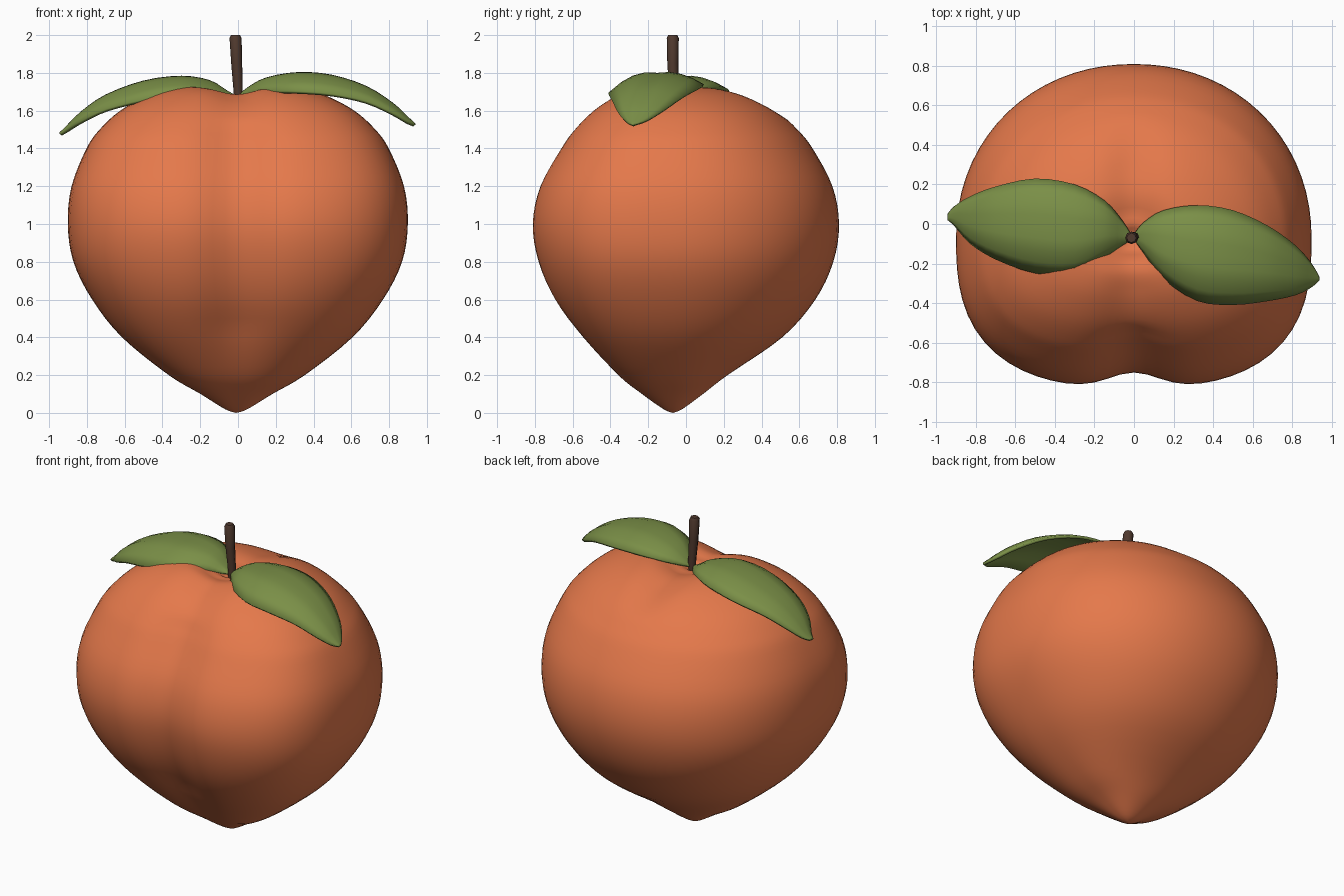
import bpy
import bmesh
import math
from mathutils import Vector

default_cube = bpy.data.objects.get("Cube")
if default_cube:
    bpy.data.objects.remove(default_cube, do_unlink=True)


def make_material(name, colour):
    mat = bpy.data.materials.new(name)
    mat.use_nodes = True
    mat.diffuse_color = (*colour, 1)
    mat.node_tree.nodes["Principled BSDF"].inputs["Base Color"].default_value = (*colour, 1)
    return mat


def refine(rows, steps):
    """Smoothly interpolate a list of station tuples (Catmull-Rom)."""
    last = len(rows) - 1
    result = []
    for i in range(last):
        a, b, c, d = (Vector(rows[max(0, min(last, i + k))]) for k in (-1, 0, 1, 2))
        for s in range(steps):
            t = s / steps
            result.append(b + (c - a) * (t / 2)
                          + (a * 2 - b * 5 + c * 4 - d) * (t * t / 2)
                          + (b * 3 - a - c * 3 + d) * (t ** 3 / 2))
    result.append(Vector(rows[-1]))
    return result


def loft(name, rings, material, closed=True, caps=False, angle=60):
    """Skin a list of point rings into a smooth mesh object."""
    bm = bmesh.new()
    grid = [[bm.verts.new(p) for p in ring] for ring in rings]
    count = len(grid[0])
    for low, high in zip(grid, grid[1:]):
        for j in range(count if closed else count - 1):
            k = (j + 1) % count
            bm.faces.new((low[j], low[k], high[k], high[j]))
    if caps:
        bm.faces.new(grid[0][::-1])
        bm.faces.new(grid[-1])
    bmesh.ops.remove_doubles(bm, verts=bm.verts, dist=0.0005)
    bmesh.ops.recalc_face_normals(bm, faces=bm.faces)
    mesh = bpy.data.meshes.new(name)
    bm.to_mesh(mesh)
    bm.free()
    mesh.materials.append(material)
    obj = bpy.data.objects.new(name, mesh)
    bpy.context.collection.objects.link(obj)
    bpy.ops.object.select_all(action="DESELECT")
    obj.select_set(True)
    bpy.context.view_layer.objects.active = obj
    bpy.ops.object.shade_smooth_by_angle(angle=math.radians(angle))
    return obj


orange = make_material("peach orange", (0.78, 0.19, 0.07))
green = make_material("leaf green", (0.195, 0.275, 0.063))
brown = make_material("stem brown", (0.08, 0.041, 0.027))

AXIS_Y = -0.07

# Fruit profile: height, then side, front and back radius about the stem axis
profile = [
    (0, 0, 0, 0), (0.02, 0.06, 0.05, 0.05), (0.1, 0.19, 0.17, 0.16),
    (0.2, 0.36, 0.31, 0.29), (0.4, 0.61, 0.5, 0.58), (0.6, 0.77, 0.645, 0.755),
    (0.8, 0.87, 0.73, 0.85), (1, 0.9, 0.76, 0.88), (1.2, 0.88, 0.72, 0.845),
    (1.4, 0.8, 0.61, 0.74), (1.5, 0.73, 0.54, 0.66), (1.6, 0.62, 0.44, 0.55),
    (1.68, 0.47, 0.32, 0.41), (1.72, 0.33, 0.22, 0.28), (1.725, 0.22, 0.15, 0.18),
    (1.7, 0.09, 0.07, 0.08), (1.66, 0.03, 0.03, 0.03), (1.65, 0, 0, 0),
]


def fruit_ring(row, segments=72):
    z, side, front, back = row
    ring = []
    for j in range(segments):
        a = math.tau * j / segments
        c, s = math.cos(a), math.sin(a)
        if side < 0.001:
            ring.append((-0.01, AXIS_Y, z))
            continue
        # Squarer cross-section on the lobed front, rounder at the back
        depth, power = (front, 2.7) if s < 0 else (back, 2.08)
        r = (abs(c / side) ** power + abs(s / depth) ** power) ** (-1 / power)
        x, y = r * c, r * s
        # Crease down the front, and a shallow groove across the top
        if s < 0:
            y += 0.078 * math.exp(-(x / 0.18) ** 2) * min(1, front / 0.55) ** 2
        groove = math.exp(-(x / 0.13) ** 2) * max(0, min(1, (z - 1.55) / 0.15))
        z_drop = 0.04 * groove * min(1, side / 0.15)
        ring.append((x - 0.01 * (1 - side), y + AXIS_Y, z - z_drop))
    return ring


loft("fruit", [fruit_ring(r) for r in refine(profile, 4)], orange, angle=80)

# Leaf stations: x, back edge y, front edge y, ridge height
leaves = {
    "right_leaf": [
        (-0.01, -0.06, -0.08, 1.68), (-0.06, 0.02, -0.11, 1.71), (-0.15, 0.12, -0.17, 1.765),
        (-0.3, 0.2, -0.255, 1.79), (-0.5, 0.23, -0.25, 1.765), (-0.7, 0.19, -0.18, 1.69),
        (-0.83, 0.14, -0.1, 1.6), (-0.91, 0.09, -0.01, 1.52), (-0.945, 0.05, 0.02, 1.485),
    ],
    "left_leaf": [
        (0, -0.05, -0.08, 1.68), (0.05, 0.01, -0.15, 1.725), (0.15, 0.07, -0.28, 1.78),
        (0.32, 0.095, -0.39, 1.81), (0.5, 0.07, -0.41, 1.795), (0.68, -0.01, -0.39, 1.735),
        (0.82, -0.11, -0.36, 1.645), (0.9, -0.2, -0.32, 1.57), (0.94, -0.27, -0.285, 1.53),
    ],
}


def leaf_ring(row, across=9):
    """Arched cross-section with a faint channel along the midrib."""
    x, back, front, z = row
    width = back - front
    ring = []
    for j in range(across):
        t = 2 * j / (across - 1) - 1
        drop = 0.17 * width * abs(t) ** 2.2 * (1.3 if t > 0 else 0.85)
        rib = 0.02 * width * math.exp(-(t / 0.2) ** 2)
        ring.append((x, (back + front) / 2 - t * width / 2, z - drop - rib))
    return ring


for leaf_name, stations in leaves.items():
    leaf = loft(leaf_name, [leaf_ring(r) for r in refine(stations, 3)], green, closed=False)
    # Keep the arched side facing up so the thickness grows downward
    if sum(p.normal.z for p in leaf.data.polygons) < 0:
        leaf.data.flip_normals()
    solid = leaf.modifiers.new("thickness", "SOLIDIFY")
    solid.thickness = 0.018
    solid.offset = -1

# Stem: x, y, height, radius
stem_rows = [
    (0.002, -0.065, 1.64, 0.022), (0, -0.065, 1.72, 0.025), (-0.007, -0.07, 1.85, 0.029),
    (-0.013, -0.07, 1.985, 0.032), (-0.013, -0.07, 2, 0.024),
]
stem_rings = [
    [(x + r * math.cos(math.tau * j / 8), y + r * math.sin(math.tau * j / 8), z) for j in range(8)]
    for x, y, z, r in stem_rows
]
loft("stem", stem_rings, brown, caps=True, angle=50)
